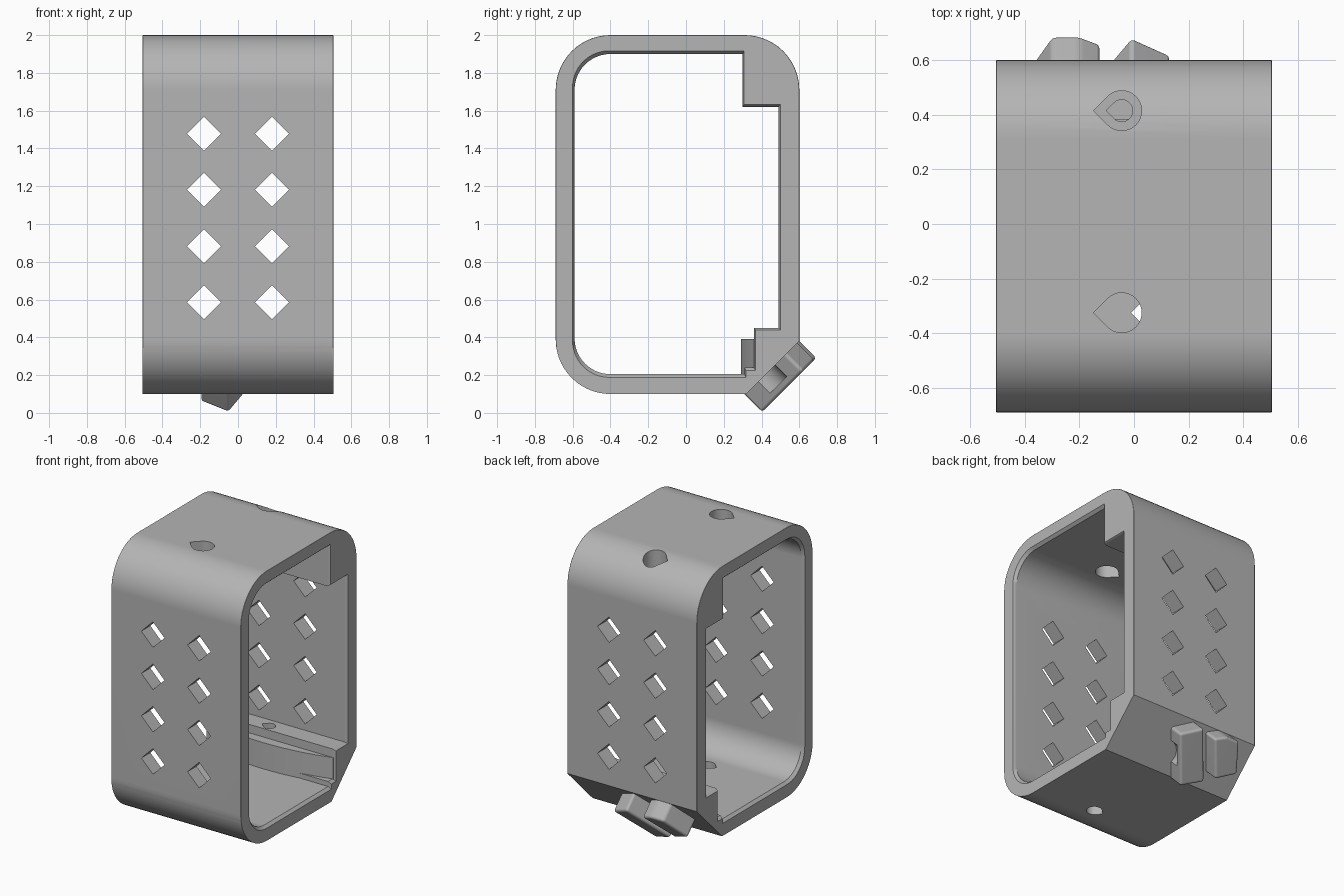
import bpy, bmesh
from math import sin, cos, pi, radians, sqrt
from mathutils import Vector

cube = bpy.data.objects.get("Cube")
if cube:
    bpy.data.objects.remove(cube, do_unlink=True)

HALF = 0.505
grey = bpy.data.materials.new("plain grey")
grey.use_nodes = True
colour = (0.46, 0.46, 0.46, 1)
grey.diffuse_color = colour
grey.node_tree.nodes["Principled BSDF"].inputs["Base Color"].default_value = colour


def arc(cy, cz, r, start, end, n=14):
    return [(cy + r * cos(radians(start + (end - start) * i / n)),
             cz + r * sin(radians(start + (end - start) * i / n))) for i in range(n + 1)]


def loft(name, sections, bevel=None):
    """Closed solid through matching rings of points; bevel = (edge rule, width)."""
    bm = bmesh.new()
    rings = [[bm.verts.new(p) for p in s] for s in sections]
    n = len(rings[0])
    for a, b in zip(rings, rings[1:]):
        for i in range(n):
            bm.faces.new((a[i], a[(i + 1) % n], b[(i + 1) % n], b[i]))
    bm.faces.new(rings[0])
    bm.faces.new(rings[-1])
    bmesh.ops.recalc_face_normals(bm, faces=bm.faces)
    if bevel:
        edges = [e for e in bm.edges if bevel[0](e)]
        bmesh.ops.bevel(bm, geom=edges, offset=bevel[1], segments=4, profile=0.5,
                        affect='EDGES', clamp_overlap=True)
    mesh = bpy.data.meshes.new(name)
    bm.to_mesh(mesh)
    bm.free()
    mesh.materials.append(grey)
    obj = bpy.data.objects.new(name, mesh)
    bpy.context.collection.objects.link(obj)
    return obj


def upright(name, pts, lo, hi):
    return loft(name, [[(x, y, z) for x, y in pts] for z in (lo, hi)])


def cut(obj, cutters):
    for c in cutters:
        mod = obj.modifiers.new("cut", 'BOOLEAN')
        mod.operation, mod.solver, mod.object = 'DIFFERENCE', 'EXACT', c
    bpy.context.view_layer.update()
    deps = bpy.context.evaluated_depsgraph_get()
    mesh = bpy.data.meshes.new_from_object(obj.evaluated_get(deps))
    obj.modifiers.clear()
    obj.data = mesh
    for c in cutters:
        bpy.data.objects.remove(c, do_unlink=True)


def teardrop(x, y, r, lo, hi):
    pts = [(x + u, y + v) for u, v in arc(0, 0, r, -135, 135, 24)]
    return upright("hole_cutter", pts + [(x - r * sqrt(2), y)], lo, hi)


def smooth(obj):
    obj.data.shade_smooth()
    obj.data.set_sharp_from_angle(angle=radians(30))
    obj.modifiers.new("even shading", 'WEIGHTED_NORMAL').keep_sharp = True


# Outer body: three rounded corners and one slanted lower back corner
R = 0.29
outer = (arc(0.60 - R, 2 - R, R, 0, 90) + arc(-0.69 + R, 2 - R, R, 90, 180)
         + arc(-0.69 + R, 0.10 + R, R, 180, 270) + [(0.32, 0.10), (0.60, 0.38)])


def rounded_rim(e):
    a, b = (v.co for v in e.verts)
    return abs(a.x - b.x) < 1e-4 and min(a.z, b.z) > 0.33


body = loft("box_frame", [[(x, y, z) for y, z in outer] for x in (-HALF, HALF)],
            (rounded_rim, 0.03))

# Through opening with a square upper block and a stepped lower block
r = 0.19
inner = ([(0.49, 0.45), (0.49, 1.62), (0.30, 1.62), (0.30, 1.90)]
         + arc(-0.59 + r, 1.90 - r, r, 90, 180) + arc(-0.59 + r, 0.205 + r, r, 180, 270)
         + [(0.31, 0.205), (0.31, 0.24), (0.36, 0.24), (0.36, 0.45)])


def opening(x, s):
    return [(x, -0.05 + (y + 0.05) * s, 1.05 + (z - 1.05) * s) for y, z in inner]


cutters = [loft("opening_cutter", [opening(-0.6, 1.02), opening(-HALF, 1.02),
                                   opening(-0.485, 1), opening(0.485, 1),
                                   opening(HALF, 1.02), opening(0.6, 1.02)])]

# Diamond vents through front and back walls
for x in (-0.18, 0.18):
    for row in range(4):
        z = 0.585 + 0.298 * row
        ring = [(x + 0.09 * u, z + 0.09 * v) for u, v in ((1, 0), (0, 1), (-1, 0), (0, -1))]
        cutters.append(loft("vent_cutter", [[(a, y, b) for a, b in ring] for y in (-1, 1)]))

# Teardrop screw holes
cutters += [teardrop(-0.045, -0.325, 0.073, 1.8, 2.1),
            teardrop(-0.045, 0.415, 0.073, 1.82, 2.1),
            teardrop(-0.045, 0.415, 0.04, 1.55, 1.83),
            teardrop(-0.045, 0.415, 0.04, 0.3, 0.5),
            teardrop(0.06, -0.325, 0.05, 0.05, 0.25)]
cut(body, cutters)
smooth(body)

# Bowed bar along the lower step
bow = [(x, 0.29 + 0.07 * (x / 0.49) ** 2) for x in [-0.49 + 0.07 * i for i in range(15)]]
bar = upright("bowed_bar", bow + [(0.49, 0.385), (-0.49, 0.385)], 0.19, 0.39)
smooth(bar)

# Slanted lugs standing on the lower back corner
NORMAL = Vector((0, 1, -1)).normalized()


def on_slope(pts, lo, hi):
    """Points given by x and outer y, laid on the slanted face between two heights."""
    return [[Vector((x, y - 0.09, y - 0.09 - 0.22)) + NORMAL * h for x, y in pts]
            for h in (lo, hi)]


def lug(name, pts):
    return loft(name, on_slope(pts, -0.03, 0.127),
                (lambda e: any((v.co - Vector((0, 0.6, 0.38))).dot(NORMAL) > 0.1
                               for v in e.verts), 0.018))


right_lug = lug("right_lug", [(-0.01, 0.685), (0.135, 0.62), (-0.05, 0.40), (-0.20, 0.46)])
left_lug = lug("left_lug", [(-0.30, 0.69), (-0.20, 0.69), (-0.12, 0.66),
                            (-0.265, 0.49), (-0.40, 0.55)])

# Scooped neck below the head of the larger lug
scoop = [(0.095 + 0.09 * u, 0.50 + 0.064 * v) for u, v in arc(0, 0, 1, 0, 345, 23)]
cut(right_lug, [loft("scoop_cutter", on_slope(scoop, 0, 0.085))])
for obj in (right_lug, left_lug):
    smooth(obj)
